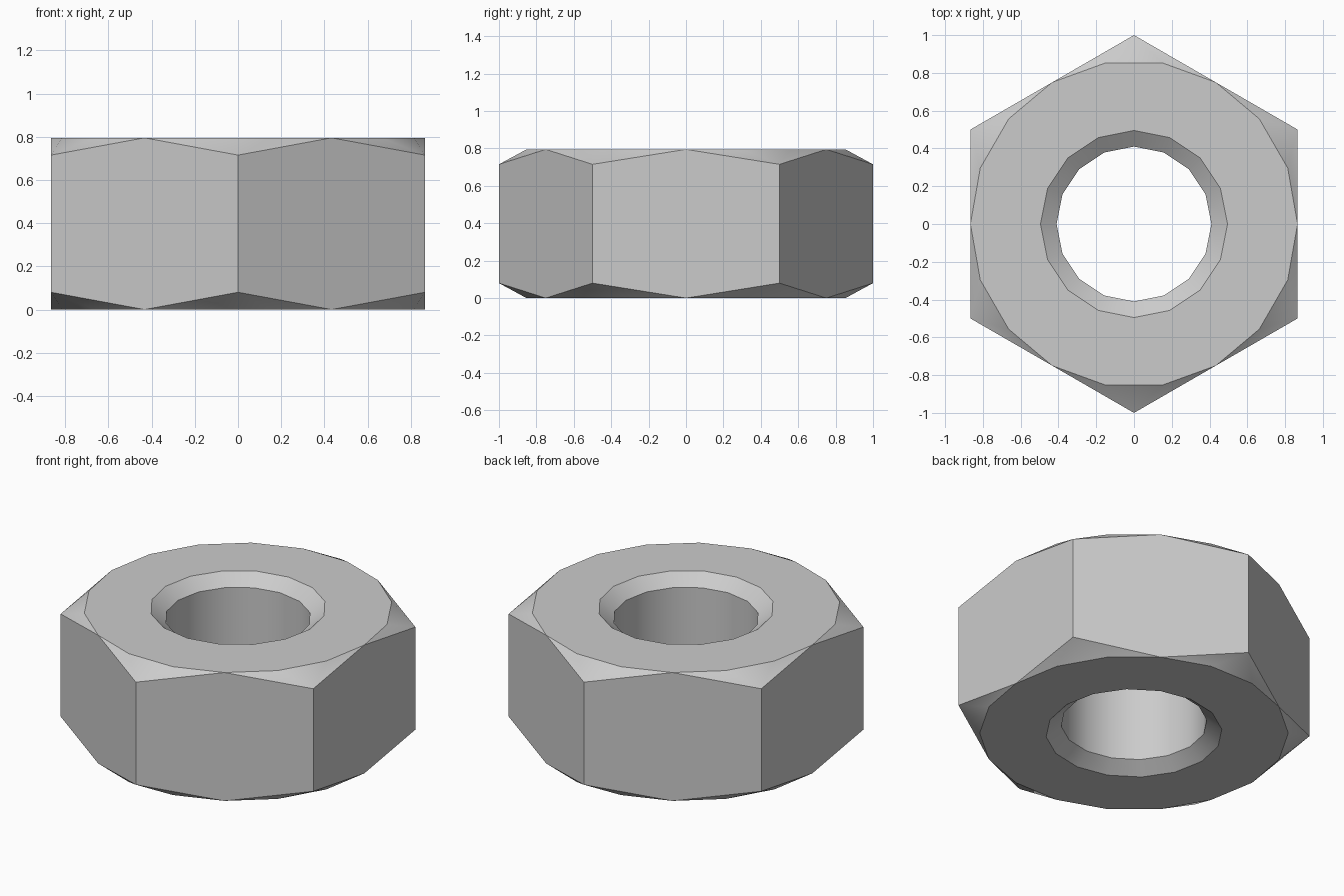
import bpy, bmesh
from math import cos, sin, radians, pi

cube = bpy.data.objects.get("Cube")
if cube:
    bpy.data.objects.remove(cube, do_unlink=True)

HEIGHT = 0.795
CORNER_DROP = 0.08      # how far the chamfer cuts down each corner
FLAT_R = cos(pi / 6)    # centre to flat side
HOLE_R, SINK_R, SINK_DEPTH = 0.41, 0.495, 0.064

bm = bmesh.new()


def ring(count, radius, z, start=0.0):
    step = 2 * pi / count
    return [bm.verts.new((radius * cos(start + i * step), radius * sin(start + i * step), z))
            for i in range(count)]


def build_end(z, inward):
    """Chamfered corners, flat annulus and countersink of one end."""
    corners = ring(6, 1.0, z + inward * CORNER_DROP, radians(30))
    rim = ring(18, FLAT_R, z)
    sink = ring(16, SINK_R, z)
    hole = ring(16, HOLE_R, z + inward * SINK_DEPTH)
    # fan of chamfer faces at every corner
    for i in range(18):
        bm.faces.new((corners[i // 3], rim[(i + 1) % 18], rim[i]))
    # flat annulus
    edges = [bm.edges.get((r[i], r[(i + 1) % len(r)])) or bm.edges.new((r[i], r[(i + 1) % len(r)]))
             for r in (rim, sink) for i in range(len(r))]
    bmesh.ops.triangle_fill(bm, edges=edges, use_beauty=True, normal=(0, 0, -inward))
    bridge(sink, hole)
    return corners, rim, hole


def bridge(a, b):
    n = len(a)
    for i in range(n):
        j = (i + 1) % n
        bm.faces.new((a[i], a[j], b[j], b[i]))


low_corners, low_rim, low_hole = build_end(0.0, 1)
top_corners, top_rim, top_hole = build_end(HEIGHT, -1)

# six flat sides, each peaking where it meets the end faces
for k in range(6):
    bm.faces.new((low_corners[k - 1], low_rim[3 * k], low_corners[k],
                  top_corners[k], top_rim[3 * k], top_corners[k - 1]))

# bore wall
bridge(low_hole, top_hole)
bmesh.ops.recalc_face_normals(bm, faces=bm.faces)

mesh = bpy.data.meshes.new("hex_nut")
bm.to_mesh(mesh)
bm.free()

# plain grey steel
steel = bpy.data.materials.new("grey_steel")
steel.use_nodes = True
colour = (0.6, 0.6, 0.6, 1.0)
steel.diffuse_color = colour
steel.node_tree.nodes["Principled BSDF"].inputs["Base Color"].default_value = colour
mesh.materials.append(steel)

nut = bpy.data.objects.new("hex_nut", mesh)
bpy.context.collection.objects.link(nut)
bpy.context.view_layer.objects.active = nut
nut.select_set(True)
bpy.ops.object.shade_smooth_by_angle(angle=radians(28))
